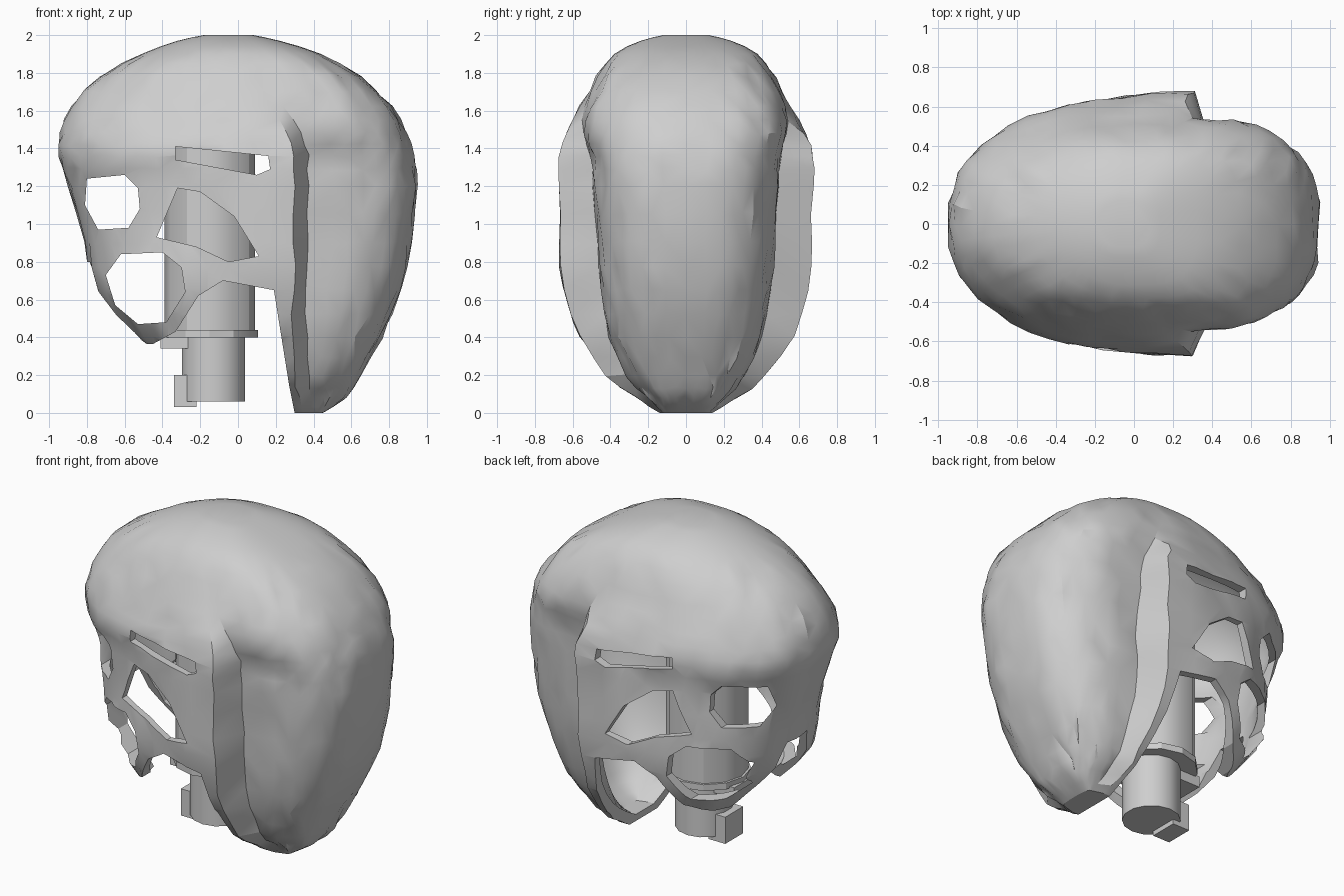
import bpy, bmesh, math, random
from mathutils import Vector

random.seed(4)
if "Cube" in bpy.data.objects:
    bpy.data.objects.remove(bpy.data.objects["Cube"], do_unlink=True)

grey = bpy.data.materials.new("plain_grey")
grey.use_nodes = True
colour = (0.62, 0.62, 0.62, 1)
grey.diffuse_color = colour
grey.node_tree.nodes["Principled BSDF"].inputs["Base Color"].default_value = colour


def finish(name, bm):
    bmesh.ops.recalc_face_normals(bm, faces=bm.faces)
    mesh = bpy.data.meshes.new(name)
    bm.to_mesh(mesh)
    bm.free()
    mesh.materials.append(grey)
    ob = bpy.data.objects.new(name, mesh)
    bpy.context.collection.objects.link(ob)
    return ob


def activate(ob):
    bpy.ops.object.select_all(action='DESELECT')
    ob.select_set(True)
    bpy.context.view_layer.objects.active = ob


def smooth(ob, degrees):
    activate(ob)
    bpy.ops.object.shade_smooth_by_angle(angle=math.radians(degrees))


def prism(name, outline, place):
    """Extrude an outline between two depths, place() maps to 3D."""
    bm = bmesh.new()
    ends = [[bm.verts.new(place(a, b, s)) for a, b in outline] for s in (-1, 1)]
    bm.faces.new(ends[0])
    bm.faces.new(ends[1])
    n = len(outline)
    for i in range(n):
        j = (i + 1) % n
        bm.faces.new((ends[0][i], ends[0][j], ends[1][j], ends[1][i]))
    return finish(name, bm)


# Shell levels: height, back x, flange x, visor x, flange half width,
# visor half width, roundness of the face side
LEVELS = [
    (0, -0.2, 0.35, 0.45, 0.14, 0.12, 2.4),
    (0.08, -0.3, 0.32, 0.57, 0.27, 0.21, 2.4),
    (0.2, -0.4, 0.3, 0.65, 0.42, 0.31, 2.5),
    (0.4, -0.55, 0.29, 0.76, 0.57, 0.4, 2.8),
    (0.65, -0.75, 0.29, 0.86, 0.65, 0.45, 2.7),
    (0.9, -0.81, 0.3, 0.92, 0.67, 0.47, 2.4),
    (1.2, -0.9, 0.3, 0.95, 0.67, 0.49, 2.2),
    (1.36, -0.95, 0.3, 0.93, 0.67, 0.5, 2.4),
    (1.48, -0.94, 0.26, 0.89, 0.63, 0.54, 2.4),
    (1.62, -0.88, 0.18, 0.81, 0.56, 0.53, 2.3),
    (1.78, -0.73, 0.1, 0.65, 0.47, 0.46, 2.2),
    (1.9, -0.51, 0, 0.44, 0.38, 0.38, 2),
    (1.97, -0.32, -0.05, 0.22, 0.24, 0.24, 2),
    (2, -0.18, -0.08, 0.08, 0.12, 0.12, 2),
]


def blend(i, t):
    """Catmull-Rom step between neighbouring levels."""
    last = len(LEVELS) - 1
    a, b, c, d = (LEVELS[min(max(i + k, 0), last)] for k in (-1, 0, 1, 2))
    return [q + t * ((r - p) + t * (2 * p - 5 * q + 4 * r - s + t * (3 * (q - r) + s - p))) / 2
            for p, q, r, s in zip(a, b, c, d)]


def section(row, inset, left=14, right=11):
    z, back, flange, visor, wide, narrow, power = row
    back, visor = back + inset, visor - inset
    wide, narrow = wide - inset, narrow - inset
    flange -= inset * 0.6
    step = flange + 0.07
    z = inset + z * (1 - inset)
    half = []
    for i in range(left + 1):
        a = math.pi / 2 * i / left
        half.append((flange - (flange - back) * max(math.cos(a), 0) ** (2 / power),
                     wide * math.sin(a) ** (2 / power)))
    for i in range(right + 1):
        a = math.pi / 2 * (1 - i / right)
        half.append((step + (visor - step) * max(math.cos(a), 0) ** (2 / 2.7),
                     narrow * math.sin(a) ** (2 / 2.7)))
    full = half + [(x, -y) for x, y in reversed(half[1:-1])]
    return [Vector((x, y, z)) for x, y in full]


def loft(name, inset, rough):
    """Closed solid through all levels, pulled inward by inset."""
    bm = bmesh.new()
    rows = [blend(i, t / 2) for i in range(len(LEVELS) - 1) for t in range(2)] + [LEVELS[-1]]
    rings = []
    for row in rows:
        jitter = rough if 0.05 < row[0] < 1.85 else 0
        rings.append([bm.verts.new(p + Vector([random.uniform(-jitter, jitter) for _ in range(3)]))
                      for p in section(row, inset)])
    for low, high in zip(rings, rings[1:]):
        n = len(low)
        for i in range(n):
            j = (i + 1) % n
            bm.faces.new((low[i], low[j], high[j], high[i]))
    bm.faces.new(rings[0])
    bm.faces.new(rings[-1])
    bmesh.ops.triangulate(bm, faces=bm.faces)
    return finish(name, bm)


shell = loft("helmet_shell", 0, 0.01)

# Hollow, then openings cut through both sides
SIDE_CUTS = {
    "lower_opening": [(-1.2, 0.36), (-0.45, 0.365), (-0.33, 0.43), (-0.21, 0.62), (-0.08, 0.7),
                      (0.19, 0.65), (0.23, 0.4), (0.27, 0.15), (0.34, -0.2), (-1.2, -0.2)],
    "eye_hole": [(-0.8, 1.24), (-0.6, 1.26), (-0.53, 1.19), (-0.52, 1.08), (-0.58, 0.98),
                 (-0.74, 0.97), (-0.81, 1.1)],
    "cheek_hole": [(-0.62, 0.84), (-0.4, 0.85), (-0.3, 0.77), (-0.28, 0.64), (-0.38, 0.48),
                   (-0.53, 0.47), (-0.65, 0.57), (-0.7, 0.73)],
    "temple_hole": [(-0.32, 1.19), (-0.2, 1.17), (-0.02, 1.04), (0.11, 0.83), (-0.05, 0.8),
                    (-0.22, 0.88), (-0.43, 0.93)],
    "vent_slot": [(-0.33, 1.41), (0.16, 1.36), (0.17, 1.29), (0.1, 1.26), (-0.33, 1.34)],
}
cutters = [loft("cavity", 0.05, 0)]
cutters += [prism(name, outline, lambda a, b, s: (a, s, b)) for name, outline in SIDE_CUTS.items()]
# Gap between the two cheek loops
cutters.append(prism("chin_gap", [(-0.1, 0.8), (0.1, 0.8), (0.28, 0.3), (-0.28, 0.3)],
                     lambda a, b, s: (-0.7 + s * 0.5, a, b)))
for cutter in cutters:
    cutter.hide_render = True
    activate(shell)
    cut = shell.modifiers.new("cut", 'BOOLEAN')
    cut.operation = 'DIFFERENCE'
    cut.solver = 'EXACT'
    cut.object = cutter
    bpy.ops.object.modifier_apply(modifier=cut.name)
    bpy.data.objects.remove(cutter, do_unlink=True)
smooth(shell, 28)


def post(name, x, radius, bottom, top, sides):
    bm = bmesh.new()
    bmesh.ops.create_cone(bm, cap_ends=True, segments=sides, radius1=radius, radius2=radius,
                          depth=top - bottom)
    bmesh.ops.translate(bm, verts=bm.verts, vec=(x, 0, (top + bottom) / 2))
    smooth(finish(name, bm), 30)


def block(name, x0, x1, half, z0, z1):
    prism(name, [(x0, z0), (x1, z0), (x1, z1), (x0, z1)], lambda a, b, s: (a, s * half, b))


# Central stem with collar, lower post and side lugs
post("upper_stem", -0.15, 0.24, 0.42, 1.45, 12)
post("stem_collar", -0.15, 0.255, 0.4, 0.44, 12)
post("lower_post", -0.13, 0.17, 0.06, 0.41, 14)
block("upper_lug", -0.41, -0.2, 0.1, 0.34, 0.41)
block("lower_lug", -0.34, -0.22, 0.09, 0.03, 0.2)
